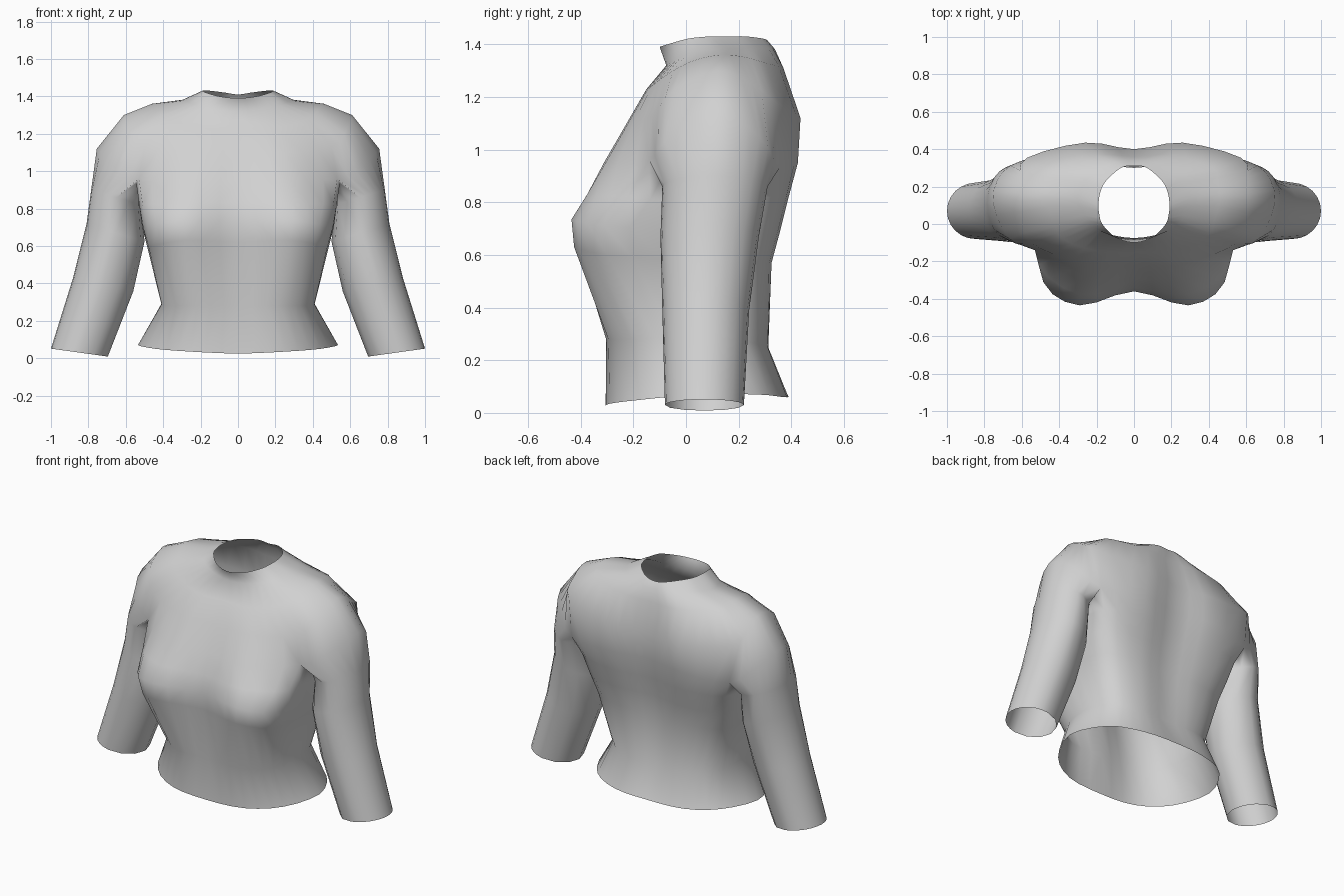
import bpy
import bmesh
import math
from mathutils import Vector

default_cube = bpy.data.objects.get("Cube")
if default_cube:
    bpy.data.objects.remove(default_cube, do_unlink=True)

STEPS = 3  # points per gap between neighbouring guide lines

# Guide lines of the left half, each running from neckline to hem
front_centre = [(0, -.10, 1.39), (0, -.075, 1.32), (0, -.15, 1.23), (0, -.22, 1.1), (0, -.29, .95),
                (0, -.34, .83), (0, -.36, .73), (0, -.355, .62), (0, -.295, .28), (0, -.305, .025)]
bust = [(.1, -.07, 1.4), (.15, -.05, 1.335), (.2, -.145, 1.23), (.25, -.22, 1.1), (.28, -.305, .95),
        (.29, -.375, .83), (.29, -.435, .735), (.28, -.425, .63), (.22, -.295, .28), (.25, -.29, .035)]
arm_front = [(.17, 0, 1.42), (.24, 0, 1.36), (.38, -.08, 1.28), (.5, -.13, 1.13), (.53, -.14, .96),
             (.51, -.22, .82), (.485, -.31, .71), (.455, -.3, .6), (.37, -.18, .28), (.44, -.17, .05)]
arm_back = [(.15, .23, 1.43), (.22, .27, 1.385), (.42, .3, 1.33), (.57, .355, 1.17), (.55, .355, .93),
            (.5, .32, .82), (.47, .29, .7), (.43, .26, .57), (.35, .23, .27), (.43, .27, .07)]
blade = [(.07, .3, 1.42), (.1, .33, 1.385), (.2, .37, 1.31), (.26, .435, 1.12), (.27, .425, .95),
         (.25, .39, .82), (.24, .36, .7), (.22, .325, .57), (.19, .31, .25), (.24, .37, .06)]
back_centre = [(0, .31, 1.41), (0, .34, 1.375), (0, .36, 1.3), (0, .4, 1.12), (0, .385, .95),
               (0, .36, .82), (0, .33, .7), (0, .31, .57), (0, .3, .25), (0, .39, .06)]

# Guide lines that end at the armhole, and the one that starts there
shoulder_front = [(.185, .05, 1.427), (.275, .07, 1.375), (.43, .02, 1.335), (.585, -.045, 1.23), (.665, -.08, 1.03)]
shoulder = [(.19, .1, 1.43), (.3, .14, 1.38), (.46, .13, 1.36), (.61, .12, 1.3), (.755, .12, 1.12)]
shoulder_back = [(.18, .17, 1.43), (.27, .21, 1.385), (.45, .22, 1.352), (.61, .25, 1.25), (.7, .28, 1.05)]
underarm = [(.52, .09, .88), (.51, .06, .8), (.51, .03, .7), (.48, .02, .58), (.41, .03, .29), (.535, .05, .07)]

# Sleeve rings: centre x, centre y, centre z, half width, half depth, tilt
sleeve_rings = [(.65, .11, .86, .135, .2, .3), (.655, .09, .67, .155, .187, .3),
                (.722, .075, .39, .162, .165, .2), (.848, .07, .03, .152, .15, .14)]


def smooth_path(points):
    """Smooth half ring through the guide points, mirrored at both ends."""
    flip = Vector((-1, 1, 1))
    pts = [Vector(p) for p in points]
    pts = [pts[1] * flip] + pts + [pts[-2] * flip]
    path = []
    for a, b, c, d in zip(pts, pts[1:], pts[2:], pts[3:]):
        for s in range(STEPS):
            t = s / STEPS
            path.append(b + (c - a) * t / 2 + (a * 2 - b * 5 + c * 4 - d) * t ** 2 / 2
                        + (b * 3 - a - c * 3 + d) * t ** 3 / 2)
    return path + [pts[-2]]


def half_ring(level, sides):
    front = (front_centre, bust, arm_front)
    rear = (arm_back, blade, back_centre)
    return smooth_path([g[level] for g in front] + list(sides) + [g[level] for g in rear])


def bridge(bm, upper, lower, closed=False):
    n = len(upper)
    for i in range(n if closed else n - 1):
        j = (i + 1) % n
        bm.faces.new((upper[i], lower[i], lower[j], upper[j])).smooth = True


bm = bmesh.new()
add_ring = lambda path: [bm.verts.new(p) for p in path]

# Yoke, from neckline to armholes
sides = zip(shoulder_front, shoulder, shoulder_back)
yoke = [add_ring(half_ring(k, s)) for k, s in enumerate(sides)]
for upper, lower in zip(yoke, yoke[1:]):
    bridge(bm, upper, lower)

# Split the armhole ring into a body ring and a sleeve ring
armhole = yoke[-1]
first = 2 * STEPS
outer_steps, inner_steps = 4 * STEPS, 2 * STEPS
last = first + outer_steps
split = len(shoulder) - 1
under = add_ring(half_ring(split, underarm[:1])[first + 1:first + inner_steps])
body_ring = armhole[:first + 1] + under + armhole[last:]
sleeve_ring = armhole[first:last + 1] + under[::-1]

# Body, from armholes to hem
for k, p in enumerate(underarm[1:], split + 1):
    lower = add_ring(half_ring(k, [p]))
    bridge(bm, body_ring, lower)
    body_ring = lower

# Sleeve, from armhole to cuff
angles = [math.pi * i / outer_steps for i in range(outer_steps)]
angles += [math.pi * (1 + i / inner_steps) for i in range(inner_steps)]
for cx, cy, cz, rx, ry, tilt in sleeve_rings:
    lower = []
    for a in angles:
        dx = rx * math.sin(a)
        lower.append(bm.verts.new((cx + dx, cy - ry * math.cos(a), cz + tilt * dx)))
    bridge(bm, sleeve_ring, lower, closed=True)
    sleeve_ring = lower

mesh = bpy.data.meshes.new("shirt")
bm.to_mesh(mesh)
bm.free()
shirt = bpy.data.objects.new("shirt", mesh)
bpy.context.collection.objects.link(shirt)

# Right half
mirror = shirt.modifiers.new("right_half", 'MIRROR')
mirror.use_axis[0] = True
mirror.use_clip = True
mirror.merge_threshold = 0.001

# Cloth colour
cloth = bpy.data.materials.new("light_grey_cloth")
cloth.use_nodes = True
colour = (0.64, 0.64, 0.64, 1)
cloth.diffuse_color = colour
cloth.node_tree.nodes["Principled BSDF"].inputs["Base Color"].default_value = colour
mesh.materials.append(cloth)
